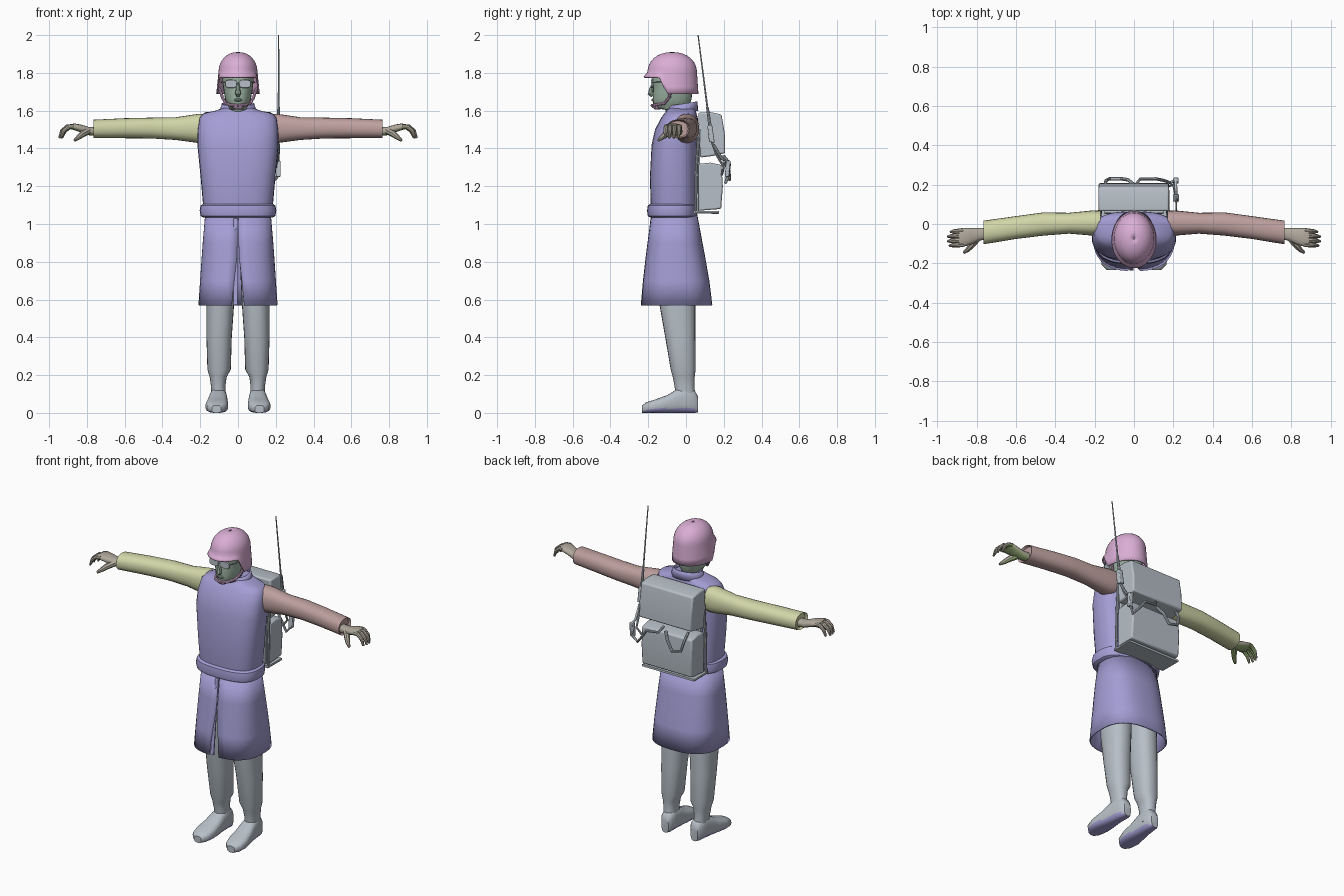
import bpy, bmesh, math
from mathutils import Vector


def mat(name, r, g, b):
    m = bpy.data.materials.new(name)
    m.diffuse_color = (r, g, b, 1)
    return m


COAT = mat("lavender", 0.37, 0.34, 0.66)
YELLOW = mat("pale yellow", 0.64, 0.67, 0.39)
ROSE = mat("dusty rose", 0.51, 0.35, 0.34)
PINK = mat("pink", 0.70, 0.42, 0.66)
SKIN = mat("grey green", 0.34, 0.46, 0.37)
TAUPE = mat("taupe", 0.43, 0.39, 0.33)
OLIVE = mat("olive", 0.34, 0.45, 0.20)
GREY = mat("light grey", 0.47, 0.52, 0.57)


def make(name, rings, m, closed=True, cap=True, under=None, thick=0, angle=40):
    """Skin a list of point rings; 'under' is a second colour for downward faces."""
    bm = bmesh.new()
    vr = [[bm.verts.new(p) for p in r] for r in rings]
    n = len(vr[0])
    for a, b in zip(vr, vr[1:]):
        for i in range(n if closed else n - 1):
            j = (i + 1) % n
            bm.faces.new((a[i], a[j], b[j], b[i]))
    if cap:
        bm.faces.new(vr[0])
        bm.faces.new(vr[-1])
    bmesh.ops.recalc_face_normals(bm, faces=bm.faces)
    bm.normal_update()
    if under:
        for f in bm.faces:
            f.material_index = int(f.normal.z < -0.35)
    me = bpy.data.meshes.new(name)
    bm.to_mesh(me)
    bm.free()
    ob = bpy.data.objects.new(name, me)
    bpy.context.collection.objects.link(ob)
    me.materials.append(m)
    if under:
        me.materials.append(under)
    if thick:
        s = ob.modifiers.new("thickness", "SOLIDIFY")
        s.thickness = thick
    bpy.ops.object.select_all(action="DESELECT")
    ob.select_set(True)
    bpy.context.view_layer.objects.active = ob
    bpy.ops.object.shade_smooth_by_angle(angle=math.radians(angle))
    return ob


def ring(axis, pos, c1, c2, r1, r2, e=2.0, n=24, gap=0, open_=False):
    pts = []
    for i in range(n):
        a = -math.pi / 2 + (gap + (2 * math.pi - 2 * gap) * i / (n - 1) if open_ else 2 * math.pi * i / n)
        u, v = math.cos(a), math.sin(a)
        p = c1 + r1 * math.copysign(abs(u) ** (2 / e), u)
        q = c2 + r2 * math.copysign(abs(v) ** (2 / e), v)
        pts.append({"x": (pos, p, q), "y": (p, pos, q), "z": (p, q, pos)}[axis])
    return pts


def loft(name, axis, secs, m, e=2.0, n=24, **kw):
    return make(name, [ring(axis, *s, e=e, n=n) for s in secs], m, **kw)


def tube(name, pts, radii, m, n=8, **kw):
    pts = [Vector(p) for p in pts]
    if not isinstance(radii, (list, tuple)):
        radii = [radii] * len(pts)
    rings = []
    for i, p in enumerate(pts):
        t = (pts[min(i + 1, len(pts) - 1)] - pts[max(i - 1, 0)]).normalized()
        up = Vector((0, 1, 0)) if abs(t.y) < 0.9 else Vector((0, 0, 1))
        s = t.cross(up).normalized()
        w = s.cross(t)
        rings.append([p + radii[i] * (math.cos(2 * math.pi * k / n) * s + math.sin(2 * math.pi * k / n) * w)
                      for k in range(n)])
    return make(name, rings, m, **kw)


def prism(name, profile, x0, x1, m, bevel=0.0):
    """Extrude a (y, z) side profile along x."""
    ob = make(name, [[(x, y, z) for y, z in profile] for x in (x0, x1)], m, angle=30)
    if bevel:
        b = ob.modifiers.new("bevel", "BEVEL")
        b.width, b.segments = bevel, 2
    return ob


# Coat: body, belt, collar and the skirt split at the front
loft("coat_body", "z", [(1.02, 0, -.06, .172, .118), (1.10, 0, -.065, .185, .122), (1.25, 0, -.065, .198, .126),
     (1.42, 0, -.06, .215, .122), (1.50, 0, -.05, .213, .114), (1.56, 0, -.035, .205, .098),
     (1.585, 0, -.03, .185, .085), (1.60, 0, -.025, .12, .078), (1.615, 0, -.02, .08, .07)],
     COAT, e=2.7, n=32)
loft("belt", "z", [(1.035, 0, -.07, .185, .12), (1.042, 0, -.072, .197, .13), (1.07, 0, -.073, .203, .133),
     (1.098, 0, -.072, .198, .13), (1.106, 0, -.07, .185, .12)], COAT, e=2.7, n=32)
collar = [ring("z", z, 0, cy, rx, ry) for z, cy, rx, ry in
          [(1.585, -.02, .105, .085), (1.615, -.02, .092, .082), (1.635, -.018, .086, .08)]]
make("collar", [[(x, y, z + .15 * (y + .03)) for x, y, z in r] for r in collar], COAT, cap=False, thick=.008)
skirt = [(1.05, -.062, .174, .122, .005), (.9, -.058, .187, .146, .006), (.83, -.056, .192, .157, .01),
         (.7, -.052, .201, .176, .05), (.57, -.05, .21, .19, .09)]
make("coat_skirt", [ring("z", z, 0, cy, rx, ry, 2.6, 40, g, True) for z, cy, rx, ry, g in skirt],
     COAT, closed=False, cap=False, thick=.008)
prism("coat_front_flap", [(-.183, 1.03), (-.188, 1.03), (-.236, .572), (-.228, .572)], -.024, -.003, COAT)

# Legs, boots, sleeves and hands, mirrored
for s, side in ((-1, "right"), (1, "left")):
    loft(side + "_leg", "z", [(.05, s * .1, 0, .04, .055), (.14, s * .105, -.008, .038, .052),
         (.19, s * .105, -.012, .045, .058), (.23, s * .1, -.015, .062, .066), (.4, s * .1, -.03, .067, .08),
         (.57, s * .094, -.045, .073, .095), (.8, s * .09, -.055, .08, .1)], GREY, e=2.3)
    loft(side + "_boot", "y", [(.063, s * .1, .045, .024, .043), (.045, s * .1, .06, .038, .06),
         (0, s * .103, .07, .043, .07), (-.05, s * .105, .062, .048, .062), (-.1, s * .108, .047, .055, .047),
         (-.16, s * .112, .036, .06, .036), (-.21, s * .114, .028, .05, .028), (-.233, s * .114, .02, .025, .02)],
         GREY, e=2.8, under=COAT)
    loft(side + "_sleeve", "x", [(s * .17, .005, 1.507, .062, .075), (s * .21, .005, 1.506, .064, .077),
         (s * .33, .004, 1.505, .053, .06), (s * .46, 0, 1.508, .059, .055), (s * .6, -.018, 1.507, .058, .053),
         (s * .765, -.043, 1.503, .06, .049), (s * .75, -.042, 1.503, .052, .042)],
         YELLOW if s < 0 else ROSE, e=2.3)
    loft(side + "_palm", "x", [(s * .74, -.047, 1.49, .028, .024), (s * .79, -.053, 1.492, .033, .022),
         (s * .83, -.063, 1.505, .042, .021), (s * .865, -.068, 1.514, .047, .018),
         (s * .89, -.07, 1.516, .042, .012)], TAUPE, e=2.4, n=16, under=OLIVE)
    for k, (y, dx) in enumerate(((-.034, -.014), (-.058, 0), (-.082, 0), (-.104, -.008))):
        tube(f"{side}_finger_{k + 1}", [(s * .868, y, 1.515), (s * (.905 + dx), y - .002, 1.514),
             (s * (.932 + dx), y - .004, 1.492), (s * (.946 + dx), y - .006, 1.455)],
             [.014, .0125, .011, .006], TAUPE, under=OLIVE)
    tube(side + "_thumb", [(s * .795, -.07, 1.492), (s * .825, -.108, 1.475), (s * .845, -.13, 1.458),
         (s * .866, -.146, 1.442)], [.02, .017, .013, .007], TAUPE, under=OLIVE)

# Head with nose, lips, ears and eyeglasses
loft("head", "z", [(1.56, 0, -.03, .055, .06), (1.605, 0, -.045, .056, .066), (1.613, 0, -.075, .045, .085),
     (1.63, 0, -.077, .056, .096), (1.66, 0, -.073, .068, .102), (1.70, 0, -.07, .075, .105),
     (1.735, 0, -.07, .08, .104), (1.76, 0, -.07, .083, .112), (1.82, 0, -.07, .08, .108),
     (1.86, 0, -.07, .05, .07)], SKIN, e=2.2)
tube("nose", [(0, -.172, 1.745), (0, -.184, 1.715), (0, -.187, 1.69), (0, -.176, 1.678)],
     [.007, .011, .016, .01], SKIN)
tube("lips", [(-.026, -.16, 1.655), (-.01, -.176, 1.657), (.01, -.176, 1.657), (.026, -.16, 1.655)],
     [.003, .008, .008, .003], SKIN)
for s, side in ((-1, "right"), (1, "left")):
    loft(side + "_lens", "y", [(-.176, s * .037, 1.742, .032, .022), (-.185, s * .037, 1.742, .03, .02)], GREY, e=3)
    tube(side + "_temple", [(s * .066, -.178, 1.75), (s * .082, -.15, 1.75), (s * .088, -.06, 1.75)], .004, GREY)
    tube(side + "_chin_strap", [(s * .1, -.08, 1.72), (s * .082, -.088, 1.67), (s * .066, -.115, 1.638),
         (s * .04, -.165, 1.63), (0, -.18, 1.628)], .008, PINK)
tube("glasses_bridge", [(-.012, -.182, 1.748), (.012, -.182, 1.748)], .004, GREY)
loft("chin_cup", "z", [(1.607, 0, -.15, .018, .016), (1.618, 0, -.155, .03, .025),
     (1.636, 0, -.158, .032, .026)], PINK, n=16)

# Helmet: dome, then a flared skirt that rises above the face
N, rings = 40, []
for k in range(12):
    r = []
    for i in range(N):
        a = 2 * math.pi * i / N
        c, d = math.cos(a), math.sin(a)
        h = min(1, max(0, (-d - .15) / .35))
        rim = 1.688 + .09 * h * h * (3 - 2 * h)
        if k < 9:
            th = math.pi / 2 * (k + .15) / 8.15
            f, z = math.sin(th) ** .9, 1.805 + .105 * math.cos(th)
        else:
            t = (k - 8) / 3
            f, z = 1 + t * (.12 + .04 * max(0, -d) - .06 * max(0, d)), 1.805 + (rim - 1.805) * t
        r.append((.103 * f * c, -.073 + .131 * f * d, z))
    rings.append(r)
shell = make("helmet", rings, PINK, cap=False, thick=.008)
loft("helmet_crown", "z", [(1.9085, 0, -.073, .006, .008), (1.9105, 0, -.073, .003, .004)], PINK, n=16)

# Backpack: two padded packs on a frame
prism("upper_pack", [(.065, 1.59), (.13, 1.592), (.188, 1.58), (.205, 1.48), (.208, 1.375), (.14, 1.36),
      (.075, 1.352)], -.18, .178, GREY, .008)
prism("lower_pack", [(.065, 1.318), (.13, 1.325), (.188, 1.312), (.195, 1.2), (.186, 1.08), (.065, 1.07)],
      -.172, .172, GREY, .008)
prism("frame_shelf", [(.04, 1.055), (.175, 1.055), (.175, 1.068), (.04, 1.068)], -.178, .178, GREY)
prism("frame_back_panel", [(.05, 1.06), (.07, 1.06), (.075, 1.5), (.055, 1.5)], -.15, .15, GREY)
for s, side in ((-1, "right"), (1, "left")):
    tube(side + "_frame_rail", [(s * .172, .172, 1.061), (s * .172, .05, 1.061), (s * .172, .055, 1.3),
         (s * .172, .07, 1.5)], .008, GREY)

# Hoses on the back, handset and antenna
tube("right_hose", [(-.15, .19, 1.36), (-.142, .222, 1.31), (-.125, .23, 1.25), (-.065, .23, 1.235),
     (-.03, .225, 1.29), (.0, .2, 1.33)], .009, GREY)
tube("left_hose", [(.01, .2, 1.36), (.03, .228, 1.325), (.11, .23, 1.315), (.15, .222, 1.26), (.185, .21, 1.22),
     (.208, .222, 1.25), (.212, .228, 1.33), (.212, .19, 1.345), (.215, .145, 1.42)], .008, GREY)
prism("hose_coupling", [(.205, 1.25), (.228, 1.25), (.236, 1.335), (.212, 1.335)], .2, .226, GREY, .004)
tube("antenna_cable", [(.215, .135, 1.44), (.208, .16, 1.37), (.2, .2, 1.30), (.17, .19, 1.26)], .006, GREY)
prism("antenna_mount", [(.122, 1.435), (.152, 1.43), (.138, 1.525), (.113, 1.52)], .198, .23, GREY, .005)
tube("antenna_base", [(.215, .128, 1.51), (.215, .113, 1.62)], [.009, .007], GREY)
tube("antenna", [(.215, .114, 1.61), (.215, .064, 2.0)], [.005, .003], GREY)
